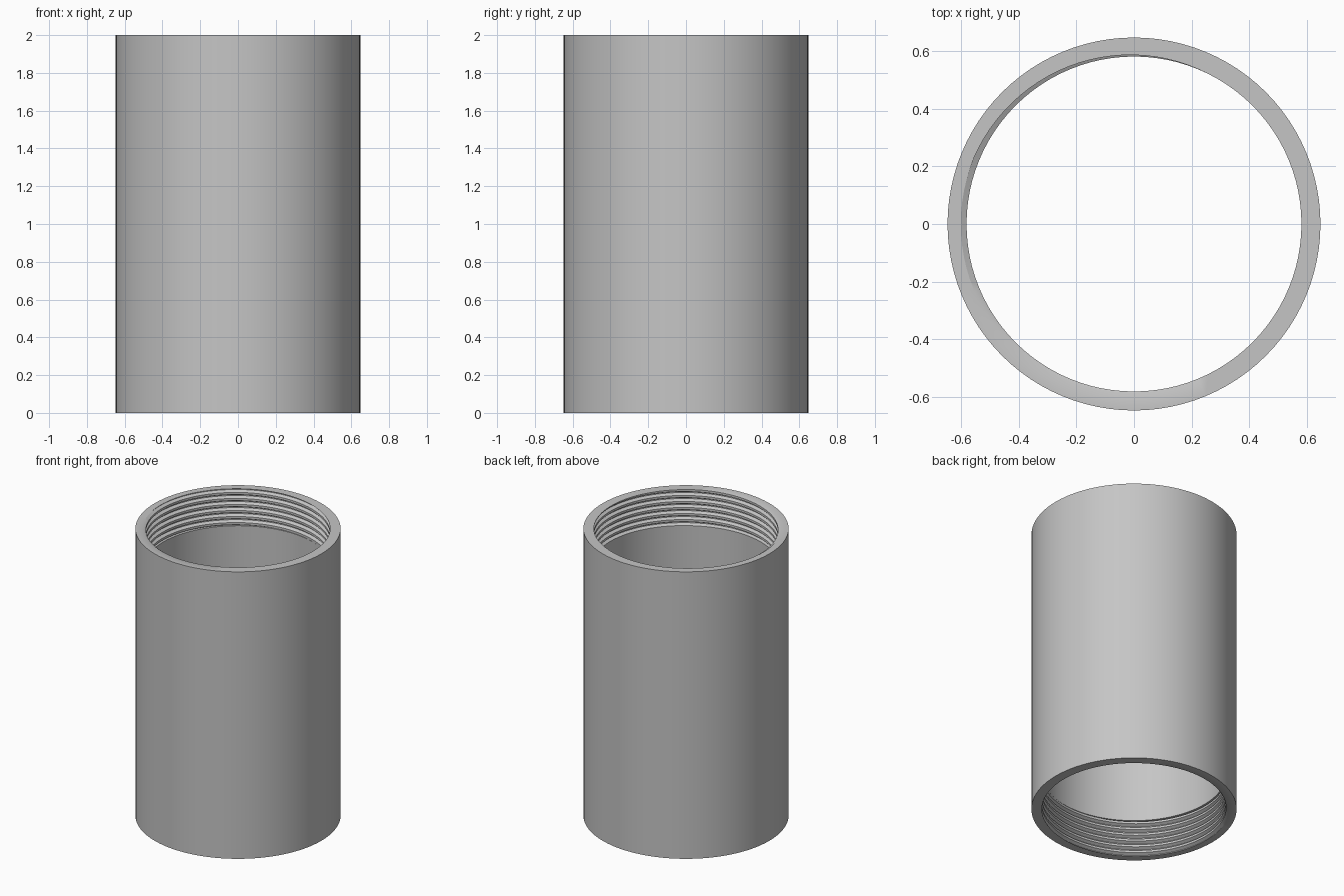
import bpy, bmesh, math

HEIGHT, OUTER, BORE = 2.0, 0.648, 0.582
PITCH, TURNS, DEPTH = 0.042, 6, 0.02
HALF_MOUTH, HALF_ROOT = 0.32, 0.06      # groove half widths, in pitches
SEGMENTS = 96

cube = bpy.data.objects.get("Cube")
if cube:
    bpy.data.objects.remove(cube, do_unlink=True)

steel = bpy.data.materials.new("plain grey metal")
steel.use_nodes = True
grey = (0.56, 0.56, 0.56, 1)
steel.diffuse_color = grey
steel.node_tree.nodes["Principled BSDF"].inputs["Base Color"].default_value = grey


def thread_profile(angle):
    """Radius and height down one threaded end, from the rim to the plain bore."""
    end = HEIGHT - PITCH * TURNS
    start = angle / math.tau - 0.5
    points = [(OUTER, HEIGHT)]
    for k in range(-2, TURNS + 3):
        for offset in (HALF_MOUTH, HALF_ROOT, -HALF_ROOT, -HALF_MOUTH):
            z = HEIGHT + PITCH * (start - k + offset)
            z = min(HEIGHT, max(end, z))
            phase = (z - HEIGHT) / PITCH - start
            away = abs(phase - round(phase))
            cut = (HALF_MOUTH - away) / (HALF_MOUTH - HALF_ROOT)
            points.append((BORE + DEPTH * min(1, max(0, cut)), z))
    points.append((BORE, end))
    return points


# Closed wall section at every angle; the lower end is the upper one turned over
bm = bmesh.new()
columns = []
for i in range(SEGMENTS + 1):
    angle = math.tau * i / SEGMENTS
    upper = thread_profile(angle)
    lower = [(r, HEIGHT - z) for r, z in reversed(thread_profile(math.tau - angle))]
    columns.append([bm.verts.new((r * math.cos(angle), r * math.sin(angle), z))
                    for r, z in upper + lower])

for a, b in zip(columns, columns[1:]):
    for j in range(len(a)):
        n = (j + 1) % len(a)
        bm.faces.new((a[j], a[n], b[n], b[j]))

# Merge the clipped thread ends and the seam
bmesh.ops.remove_doubles(bm, verts=bm.verts[:], dist=0.00005)
bmesh.ops.dissolve_degenerate(bm, edges=bm.edges[:], dist=0.00005)
bmesh.ops.recalc_face_normals(bm, faces=bm.faces[:])

mesh = bpy.data.meshes.new("threaded_sleeve")
bm.to_mesh(mesh)
bm.free()
mesh.materials.append(steel)
sleeve = bpy.data.objects.new("threaded_sleeve", mesh)
bpy.context.collection.objects.link(sleeve)

bpy.ops.object.select_all(action='DESELECT')
sleeve.select_set(True)
bpy.context.view_layer.objects.active = sleeve
bpy.ops.object.shade_smooth_by_angle(angle=math.radians(30))
